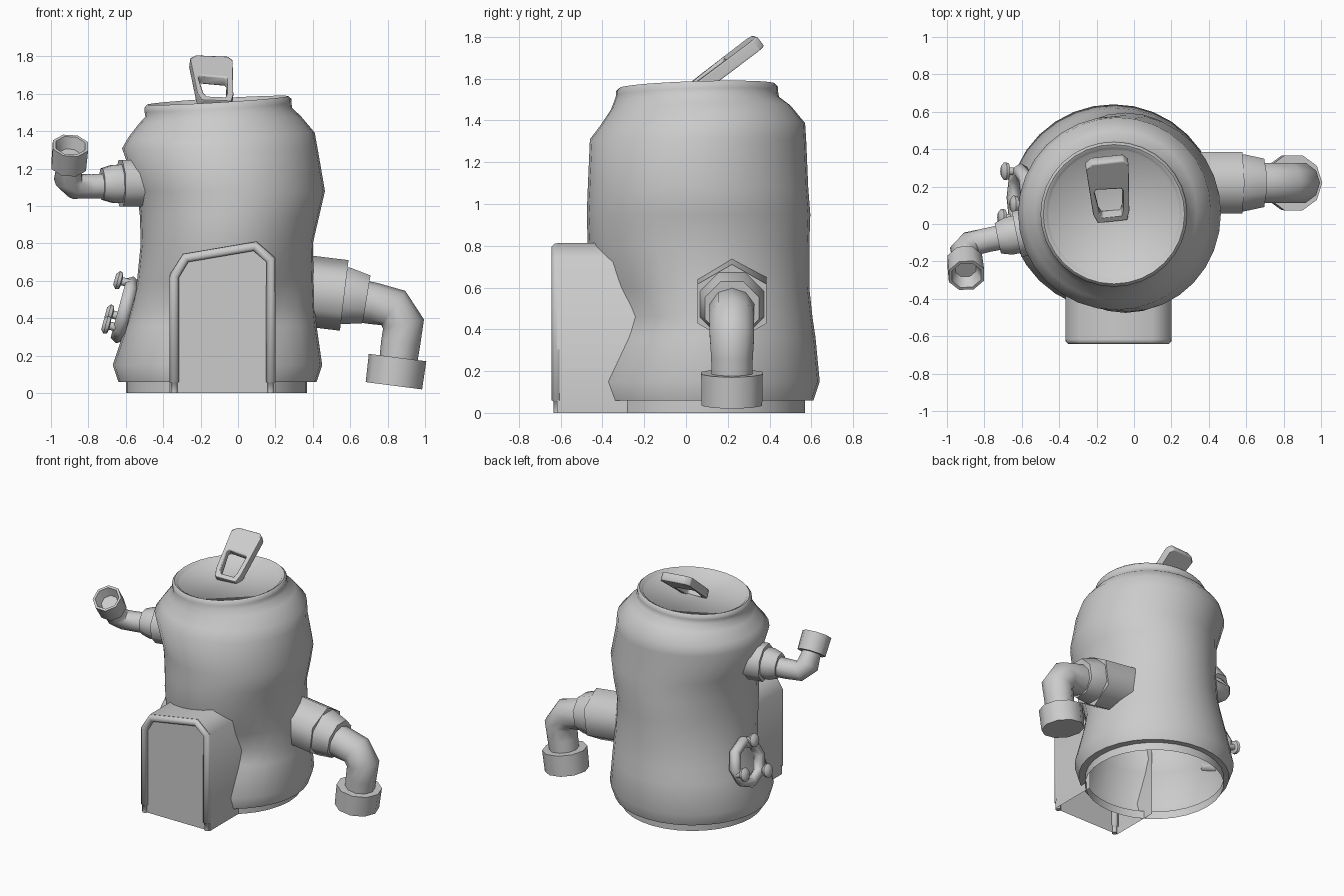
import bpy, bmesh, math
from mathutils import Vector, Matrix

if "Cube" in bpy.data.objects:
    bpy.data.objects.remove(bpy.data.objects["Cube"])

def finish(name, verts, faces, angle=35, bevel=0, fix=True):
    me = bpy.data.meshes.new(name)
    me.from_pydata([tuple(v) for v in verts], [], faces)
    if fix:
        bm = bmesh.new()
        bm.from_mesh(me)
        bmesh.ops.recalc_face_normals(bm, faces=bm.faces)
        bm.to_mesh(me)
        bm.free()
    ob = bpy.data.objects.new(name, me)
    bpy.context.collection.objects.link(ob)
    smooth(ob, angle)
    if bevel:
        m = ob.modifiers.new("bevel", 'BEVEL')
        m.width, m.segments = bevel, 2
    return ob

def smooth(ob, angle):
    bpy.ops.object.select_all(action='DESELECT')
    ob.select_set(True)
    bpy.context.view_layer.objects.active = ob
    bpy.ops.object.shade_smooth_by_angle(angle=math.radians(angle))

def loft(rings, cap_start=True, cap_end=True):
    n = len(rings[0])
    verts = [v for r in rings for v in r]
    faces = [(i*n+j, i*n+(j+1) % n, (i+1)*n+(j+1) % n, (i+1)*n+j)
             for i in range(len(rings)-1) for j in range(n)]
    if cap_start:
        faces.append(tuple(range(n))[::-1])
    if cap_end:
        faces.append(tuple(range(len(verts)-n, len(verts))))
    return verts, faces

def circle(c, axis, r, n, ref, phase=0):
    axis = Vector(axis).normalized()
    e1 = Vector(ref)
    e1 = (e1 - axis*e1.dot(axis)).normalized()
    e2 = axis.cross(e1)
    return [Vector(c) + r*(math.cos(a)*e1 + math.sin(a)*e2)
            for a in (2*math.pi*(k+phase)/n for k in range(n))]

def lathe(name, base, axis, profile, n, ref=(0, 0, 1), phase=0, angle=62):
    axis = Vector(axis).normalized()
    rings = [circle(Vector(base)+axis*t, axis, r, n, ref, phase) for t, r in profile]
    return finish(name, *loft(rings), angle=angle)

def tube(name, pts, radii, n, ref, angle=60):
    pts = [Vector(p) for p in pts]
    rings = []
    for i, p in enumerate(pts):
        a = (p-pts[i-1]).normalized() if i else Vector()
        b = (pts[i+1]-p).normalized() if i < len(pts)-1 else Vector()
        rings.append(circle(p, a+b, radii[i], n, ref, .5))
    return finish(name, *loft(rings), angle=angle)

# Crumpled can: rings of (z, x min, x max, y min, y max), open at the bottom
SECTIONS = [
    (0, -.60, .37, -.40, .57), (.06, -.60, .37, -.40, .57),
    (.06, -.64, .42, -.44, .61), (.15, -.67, .45, -.465, .64),
    (.36, -.60, .42, -.39, .62), (.46, -.57, .41, -.37, .605),
    (.60, -.54, .405, -.42, .59),
    (.80, -.52, .40, -.47, .59), (.95, -.525, .435, -.475, .595),
    (1.08, -.54, .465, -.47, .585), (1.31, -.62, .425, -.46, .575),
    (1.38, -.585, .41, -.41, .57), (1.46, -.53, .335, -.36, .50),
    (1.50, -.495, .29, -.345, .445), (1.53, -.50, .285, -.335, .44),
    (1.55, -.50, .285, -.335, .44), (1.565, -.485, .27, -.32, .425),
    (1.555, -.465, .25, -.30, .405), (1.54, -.455, .24, -.29, .395)]
rings = []
for z, x0, x1, y0, y1 in SECTIONS:
    ring = []
    w = min(max((z-1.3)/.2, 0), 1)
    for k in range(32):
        a = 2*math.pi*k/32
        # diagonal fold on the front right
        d = (a+.85-.6*(z-.5)+math.pi) % (2*math.pi)-math.pi
        fold = .035*math.exp(-(d/.3)**2-((z-.48)/.18)**2)
        x = (x0+x1)/2 + ((x1-x0)/2-fold)*math.cos(a)
        y = (y0+y1)/2 + ((y1-y0)/2-fold)*math.sin(a)
        ring.append((x, y, z + w*(.06*(x+.11) + .03*(y-.055))))
    rings.append(ring)
finish("can_body", *loft(rings, cap_start=False), angle=70, fix=False)

# Doorway box with recessed front panel
ARCH = [(-.365, 0), (-.365, .635), (-.295, .745), (.10, .812), (.20, .725), (.20, 0)]
n = len(ARCH)
verts = [(x, y, z) for y in (-.618, -.24) for x, z in ARCH]
faces = [(i, i+1, n+i+1, n+i) for i in range(n-1)] + [tuple(range(n))]
finish("doorway_box", verts, faces, angle=60)

# Rounded door frame along the arch
path = [(-.34, 0), (-.34, .055), (-.34, .06), (-.34, .625), (-.28, .722),
        (.09, .785), (.175, .712), (.175, .06), (.175, .055), (.175, 0)]
tube("door_frame", [(x, -.617, z) for x, z in path],
     [.019, .019] + [.028]*6 + [.019, .019], 8, (0, 1, 0))

# Pull tab with a hole, standing on the lid
OUTER = [(-.08, 0), (.08, 0), (.095, .06), (.11, .37), (.085, .40),
         (-.085, .40), (-.12, .37), (-.10, .06)]
INNER = [(-.05, .035), (.05, .035), (.06, .065), (.07, .195), (.062, .21),
         (-.075, .22), (-.085, .205), (-.065, .065)]
t_ax = Vector((-.06, .79, .60)).normalized()
s_ax = Vector((1, .03, -.10))
s_ax = (s_ax - t_ax*s_ax.dot(t_ax)).normalized()
n_ax = s_ax.cross(t_ax)
def tab_ring(pts, h):
    return [Vector((-.118, .03, 1.54)) + s_ax*s + t_ax*t + n_ax*h for s, t in pts]
rings = [tab_ring(OUTER, -.03), tab_ring(OUTER, .03), tab_ring(INNER, .03),
         tab_ring(INNER, -.03)]
v, f = loft(rings, False, False)
f += [(24+j, 24+(j+1) % 8, (j+1) % 8, j) for j in range(8)]
finish("pull_tab", v, f, angle=60, bevel=.014)

# Large drain pipe on the right
d = Vector((.98, 0, -.12))
lathe("right_hex_collar", (.30, .22, .555), d, [(0, .19), (.27, .19)], 6)
lathe("right_collar", (.50, .22, .532), (.97, 0, -.16), [(0, .165), (.08, .165), (.19, .14)], 8, phase=.5)
tube("right_elbow", [(.60, .22, .50), (.72, .22, .48), (.83, .22, .455), (.885, .22, .37),
                     (.87, .22, .27), (.85, .22, .12)],
     [.115, .112, .112, .112, .105, .10], 10, (0, 1, 0))
lathe("right_spout", (.853, .22, .19), (-.02, 0, -.155),
      [(0, .155), (.152, .152)], 10, ref=(0, 1, 0), phase=.5)

# Small upturned pipe on the left, with an open mouth
d = Vector((-.97, -.20, -.02))
lathe("left_collar_large", (-.46, -.02, 1.125), d, [(0, .135), (.17, .135)], 8, phase=.5)
lathe("left_collar_small", (-.60, -.05, 1.12), d, [(0, .11), (.07, .11), (.13, .09)], 8, phase=.5)
tube("left_elbow", [(-.66, -.06, 1.11), (-.78, -.085, 1.105), (-.87, -.105, 1.105),
                    (-.91, -.15, 1.15), (-.905, -.22, 1.25)],
     [.072, .07, .072, .078, .06], 8, (0, 1, 0))
lathe("left_spout", (-.905, -.195, 1.215), (.01, -.085, .115),
      [(0, .10), (.135, .102), (.135, .085), (.07, .06)], 8, ref=(1, 0, 0), phase=.5)

# Valve wheel with three knobs on the left wall
nrm = Vector((-.965, 0, .26)).normalized()
up = Vector((.26, 0, .965)).normalized()
side = nrm.cross(up)
centre = Vector((-.605, .14, .445))
bpy.ops.mesh.primitive_torus_add(major_segments=8, minor_segments=6,
                                 major_radius=.145, minor_radius=.04)
wheel = bpy.context.object
wheel.name = "valve_wheel"
wheel.matrix_world = Matrix.Translation(centre) @ Matrix((up, side, nrm)).transposed().to_4x4()
smooth(wheel, 65)
for i in range(3):
    a = math.radians(-14+120*i)
    p = centre + .148*(math.cos(a)*up + math.sin(a)*side)
    lathe(f"valve_knob_{i+1}", p, nrm,
          [(0, .022), (.055, .022), (.06, .045), (.078, .05), (.095, .03)], 10, angle=60)
